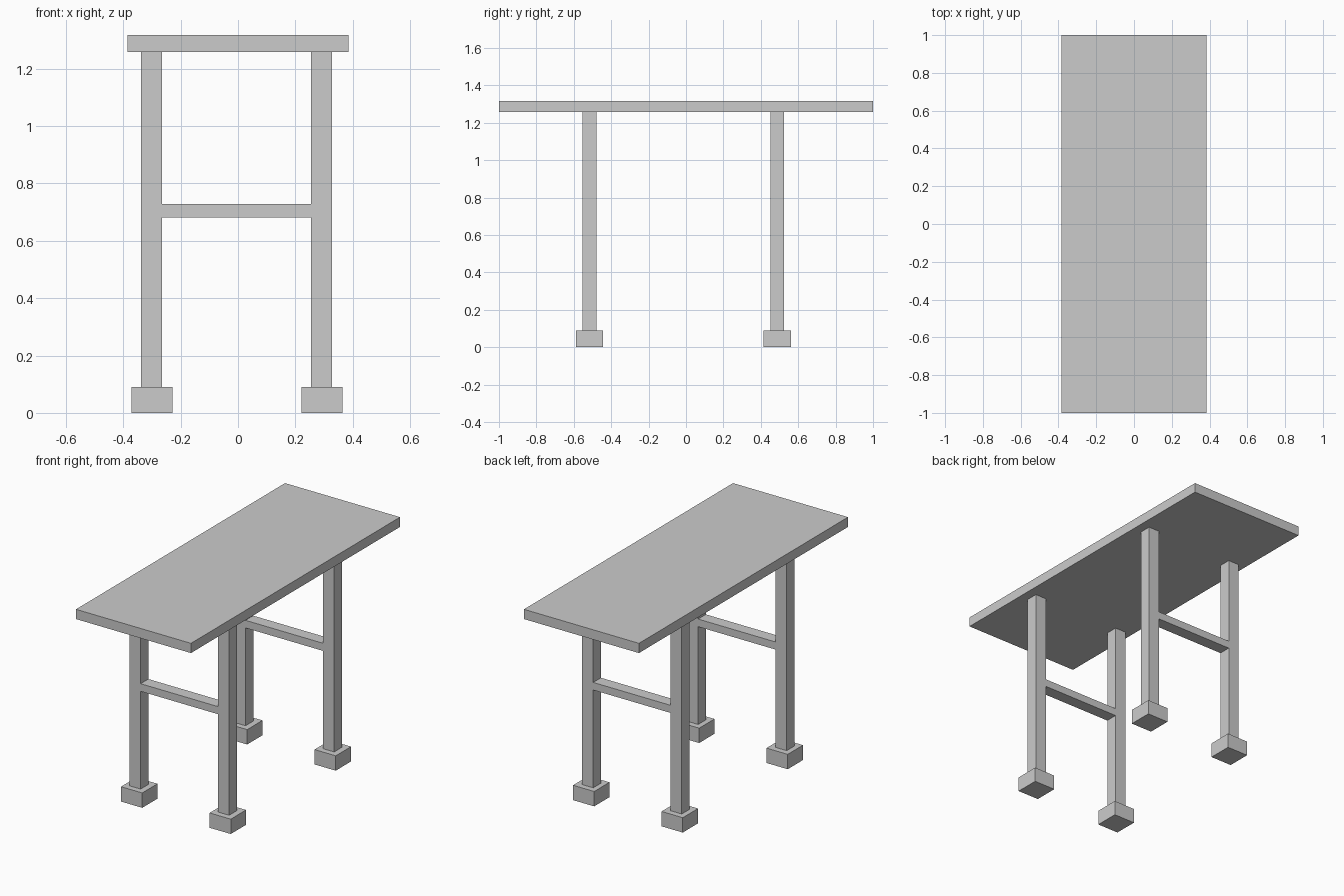
import bpy

cube = bpy.data.objects.get("Cube")
if cube:
    bpy.data.objects.remove(cube, do_unlink=True)

GREY = (0.6, 0.6, 0.6, 1.0)
mat = bpy.data.materials.new("plain grey")
mat.use_nodes = True
mat.diffuse_color = GREY
mat.node_tree.nodes["Principled BSDF"].inputs["Base Color"].default_value = GREY


def box(name, x, y, z):
    """Box from (low, high) ranges on each axis."""
    ranges = (x, y, z)
    bpy.ops.mesh.primitive_cube_add(size=1, location=[(a + b) / 2 for a, b in ranges])
    ob = bpy.context.object
    ob.name = name
    ob.scale = [b - a for a, b in ranges]
    bpy.ops.object.transform_apply(location=False, rotation=False, scale=True)
    ob.data.materials.append(mat)
    return ob


def around(centre, width):
    return (centre - width / 2, centre + width / 2)


TOP, UNDERSIDE, FOOT_TOP = 1.317, 1.258, 0.09
LEG, FOOT = 0.074, 0.142
SIDES = {"right": -0.302, "left": 0.291}
ENDS = {"front": -0.516, "back": 0.488}

# Tabletop slab
box("tabletop", (-0.385, 0.385), (-1, 1), (UNDERSIDE, TOP))

for end, y in ENDS.items():
    # Legs on block feet
    for side, x in SIDES.items():
        box(f"{end}_{side}_leg", around(x, LEG), around(y, LEG), (FOOT_TOP, UNDERSIDE))
        box(f"{end}_{side}_foot", around(x + 0.002, FOOT), around(y, FOOT + 0.004), (0, FOOT_TOP))
    # Crossbar joining the pair of legs
    box(f"{end}_crossbar", (SIDES["right"] + LEG / 2, SIDES["left"] - LEG / 2),
        around(y, LEG), (0.682, 0.728))
